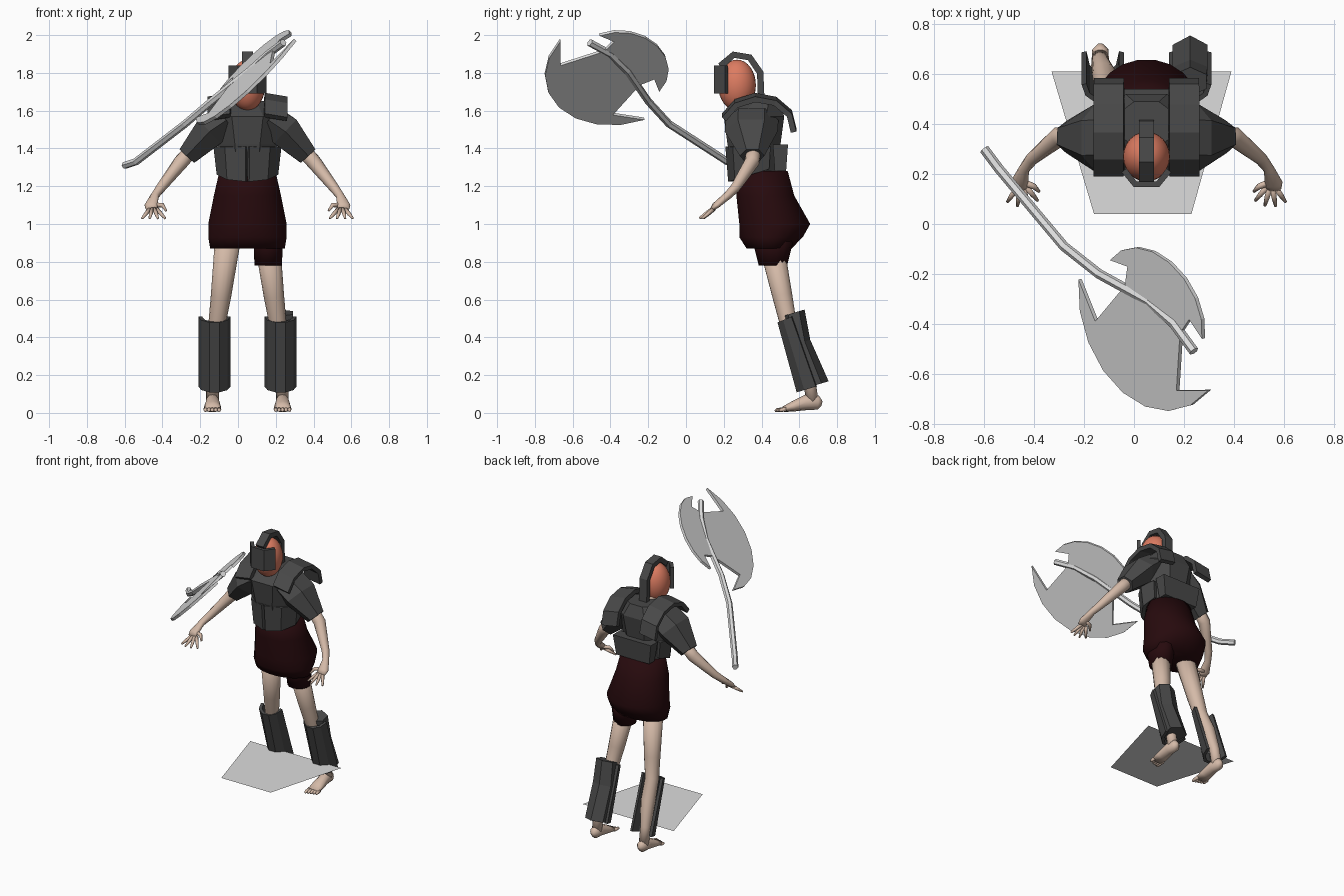
import bpy, bmesh, math
from mathutils import Vector

if "Cube" in bpy.data.objects:
    bpy.data.objects.remove(bpy.data.objects["Cube"], do_unlink=True)


def material(name, red, green, blue):
    mat = bpy.data.materials.new(name)
    mat.use_nodes = True
    mat.diffuse_color = (red, green, blue, 1)
    mat.node_tree.nodes["Principled BSDF"].inputs["Base Color"].default_value = mat.diffuse_color
    return mat


ARMOUR = material("dark armour", .065, .065, .065)
SKIN = material("pale skin", .66, .49, .39)
HEAD = material("orange head", .72, .2, .12)
CLOTH = material("dark red cloth", .02, .003, .004)
STEEL = material("light steel", .72, .72, .72)
MID = .05  # centre line of the body


def build(name, verts, faces, mat, smooth=False, thick=0):
    mesh = bpy.data.meshes.new(name)
    mesh.from_pydata([tuple(v) for v in verts], [], faces)
    bm = bmesh.new()
    bm.from_mesh(mesh)
    bmesh.ops.recalc_face_normals(bm, faces=bm.faces)
    for face in bm.faces:
        face.smooth = smooth
    bm.to_mesh(mesh)
    bm.free()
    mesh.materials.append(mat)
    obj = bpy.data.objects.new(name, mesh)
    bpy.context.collection.objects.link(obj)
    if thick:
        solid = obj.modifiers.new("thickness", "SOLIDIFY")
        solid.thickness, solid.offset = thick, 0


def arc(wide, deep, start, stop, steps):
    """Points on an oval, from one angle in degrees to another."""
    angles = [math.radians(start + (stop - start) * i / steps) for i in range(steps + 1)]
    return [(wide * math.cos(a), deep * math.sin(a)) for a in angles]


def sheet(name, rows, mat, thick):
    """Faceted plate from a grid of points."""
    w = len(rows[0])
    faces = [(i * w + j, i * w + j + 1, (i + 1) * w + j + 1, (i + 1) * w + j)
             for i in range(len(rows) - 1) for j in range(w - 1)]
    build(name, [p for row in rows for p in row], faces, mat, False, thick)


def skin_rings(name, rings, mat, smooth):
    """Closed solid through a row of equal rings."""
    n, last = len(rings[0]), len(rings) - 1
    faces = [(i * n + j, i * n + (j + 1) % n, (i + 1) * n + (j + 1) % n, (i + 1) * n + j)
             for i in range(last) for j in range(n)]
    faces += [tuple(range(n)), tuple(range(last * n, last * n + n))]
    build(name, [p for ring in rings for p in ring], faces, mat, smooth)


def loft(name, x, sections, sides, mat, smooth=False, slope=0):
    """Stacked ovals; each section is height, half width, middle y, half depth."""
    turn = 180 / sides
    grow = 1 if smooth else 1 / math.cos(math.radians(turn))
    rings = [[(x + a, y + b, z + slope * b)
              for a, b in arc(wide * grow, deep * grow, turn, turn + 360, sides)[:-1]]
             for z, wide, y, deep in sections]
    skin_rings(name, rings, mat, smooth)


def tube(name, path, radii, sides, mat, smooth=True, ref=(0, 0, 1)):
    """Swept oval; each radius is a number or a (wide, tall) pair."""
    path = [Vector(p) for p in path]
    rings = []
    for i, (p, r) in enumerate(zip(path, radii)):
        wide, tall = r if isinstance(r, tuple) else (r, r)
        along = (path[min(i + 1, len(path) - 1)] - path[max(i - 1, 0)]).normalized()
        across = along.cross(Vector(ref)).normalized()
        up = across.cross(along)
        rings.append([p + across * a + up * b for a, b in arc(wide, tall, 0, 360, sides)[:-1]])
    skin_rings(name, rings, mat, smooth)


# Head and neck
bpy.ops.mesh.primitive_uv_sphere_add(segments=24, ring_count=16, location=(MID, .27, 1.735))
head = bpy.context.object
head.name = "head"
head.scale = (.094, .1, .135)
head.data.materials.append(HEAD)
bpy.ops.object.shade_smooth()
tube("neck", [(MID, .35, 1.55), (MID, .3, 1.66)], [.06, .05], 12, SKIN)

# Helmet: crest band over the skull and wrapped face guard
crest = [(.28 + y, 1.75 + z) for y, z in arc(.12, .15, 145, 20, 3)] + [(.4, 1.62)]
sheet("helmet_crest", [[(MID - .03, y, z), (MID + .03, y, z)] for y, z in crest], ARMOUR, .035)
sheet("helmet_face_guard", [[(MID + x, .215 - y, z) for x, y in arc(.09, .065, 0, 180, 3)]
                            for z in (1.84, 1.69)], ARMOUR, .025)

# Torso armour
loft("chest_armour", MID, [(1.25, .13, .38, .12), (1.42, .16, .36, .14), (1.57, .2, .36, .16),
                           (1.65, .12, .4, .09)], 8, ARMOUR)
loft("back_plate", MID, [(1.28, .13, .5, .03), (1.42, .15, .5, .04)], 4, ARMOUR)

# Skirt cloth with one longer leg
loft("skirt", MID, [(1.28, .15, .41, .13), (1.15, .18, .42, .155), (1, .21, .47, .19),
                    (.93, .21, .45, .17), (.87, .2, .44, .12)], 20, CLOTH, True)
loft("skirt_long_leg", .16, [(.96, .08, .46, .12), (.78, .075, .46, .075)], 14, CLOTH, True)

for s, side in ((1, "left_"), (-1, "right_")):
    def at(x, y, z):
        return Vector((MID + s * x, y, z))

    # Shoulder band, belly plate and sleeve
    band = [(.38 + y, 1.52 + z) for y, z in arc(.19, .16, 160, -5, 5)]
    sheet(side + "shoulder_band", [[at(.09, y, z), at(.21, y, z - .02)] for y, z in band],
          ARMOUR, .03)
    belly = arc(.17, .15, 88, -30, 3)
    sheet(side + "belly_plate",
          [[at(x * k, .37 - y * k, z - y * drop) for x, y in belly]
           for k, z, drop in ((1, 1.41, 0), (.9, 1.27, .3))], ARMOUR, .025)
    tube(side + "sleeve", [at(.12, .35, 1.55), at(.2, .345, 1.49), at(.32, .35, 1.36)],
         [(.14, .09), (.14, .1), (.065, .06)], 6, ARMOUR, False)

    # Arm and palm
    tube(side + "arm", [at(.27, .36, 1.42), at(.35, .35, 1.33), at(.46, .26, 1.19),
                        at(.49, .22, 1.15), at(.51, .16, 1.1), at(.51, .14, 1.08)],
         [.04, .04, .026, .022, (.036, .018), (.03, .012)], 12, SKIN)

    # Fingers fan out from the palm
    palm = at(.5, .17, 1.1)
    for i, spread in enumerate((-40, -15, 10, 35)):
        a = math.radians(spread)
        reach = Vector((s * math.sin(a), -math.cos(a), -.7))
        tube(f"{side}finger_{i + 1}", [palm + reach * k for k in (.03, .07, .1)],
             [.012, .01, .006], 8, SKIN)
    tube(side + "thumb", [palm, at(.45, .15, 1.1), at(.43, .13, 1.07)], [.014, .012, .006],
         8, SKIN)

    # Leg, foot and toes
    tube(side + "leg", [at(.1, .44, .95), at(.14, .51, .62), at(.16, .54, .48),
                        at(.17, .6, .34), at(.185, .65, .18), at(.185, .67, .06)],
         [.07, .054, .046, .048, .034, .033], 14, SKIN, ref=(0, 1, 0))
    tube(side + "foot", [at(.185, .72, .05), at(.185, .7, .055), at(.185, .64, .057),
                         at(.185, .57, .035), at(.185, .515, .019)],
         [.012, (.032, .038), (.036, .042), (.044, .028), (.046, .015)], 12, SKIN)
    for i in range(5):
        x, y = .15 + .018 * i, .47 + .006 * i
        tube(f"{side}toe_{i + 1}", [at(x, .53, .02), at(x, y + .01, .015), at(x, y, .01)],
             [.012, .01, .005], 8, SKIN)

    # Faceted shin plate
    shin = arc(.075, .1, 0, 180, 5)
    sheet(side + "shin_plate", [[at(.175 + x, y - b * k, z - .3 * b) for x, b in shin]
                                for y, z, k in ((.56, .51, .7), (.69, .14, 1))], ARMOUR, .02)

# Full calf guard on one leg only
loft("left_calf_guard", MID + .175, [(.53, .065, .57, .05), (.37, .07, .6, .05),
                                     (.145, .07, .68, .065)], 6, ARMOUR, False, .3)

# Axe shaft, faceted and bent
shaft = [(-.6, .3, 1.31), (-.54, .22, 1.33), (-.28, -.09, 1.53), (-.14, -.2, 1.65),
         (.06, -.31, 1.81), (.16, -.4, 1.9), (.24, -.51, 1.96)]
tube("axe_shaft", shaft, [.02] * len(shaft), 6, STEEL, False)

# Axe blades: crescents on both sides of the shaft in one tilted plane
HUB = Vector((.08, -.34, 1.83))
ALONG = Vector((.65, -.556, .522))
ACROSS = Vector((.29, .814, .506))


def blade(name, way, wide, deep, start, notch):
    inner = [(-notch[0], notch[1]), (-.17, 0), (.17, 0), notch]
    outline = arc(wide, deep, start, 180 - start, 8) + inner
    verts = [HUB + ALONG * a + ACROSS * way * b for a, b in outline]
    build(name, verts, [tuple(range(len(verts)))], STEEL, False, .018)


blade("axe_large_blade", -1, .42, .41, 18, (.25, .23))
blade("axe_small_blade", 1, .29, .23, 12, (.19, .08))

# Flat ground panel
build("ground_panel", [(-.33, .61, .185), (.39, .61, .185), (.23, .04, .185), (-.16, .04, .185)],
      [(0, 1, 2, 3)], STEEL)
